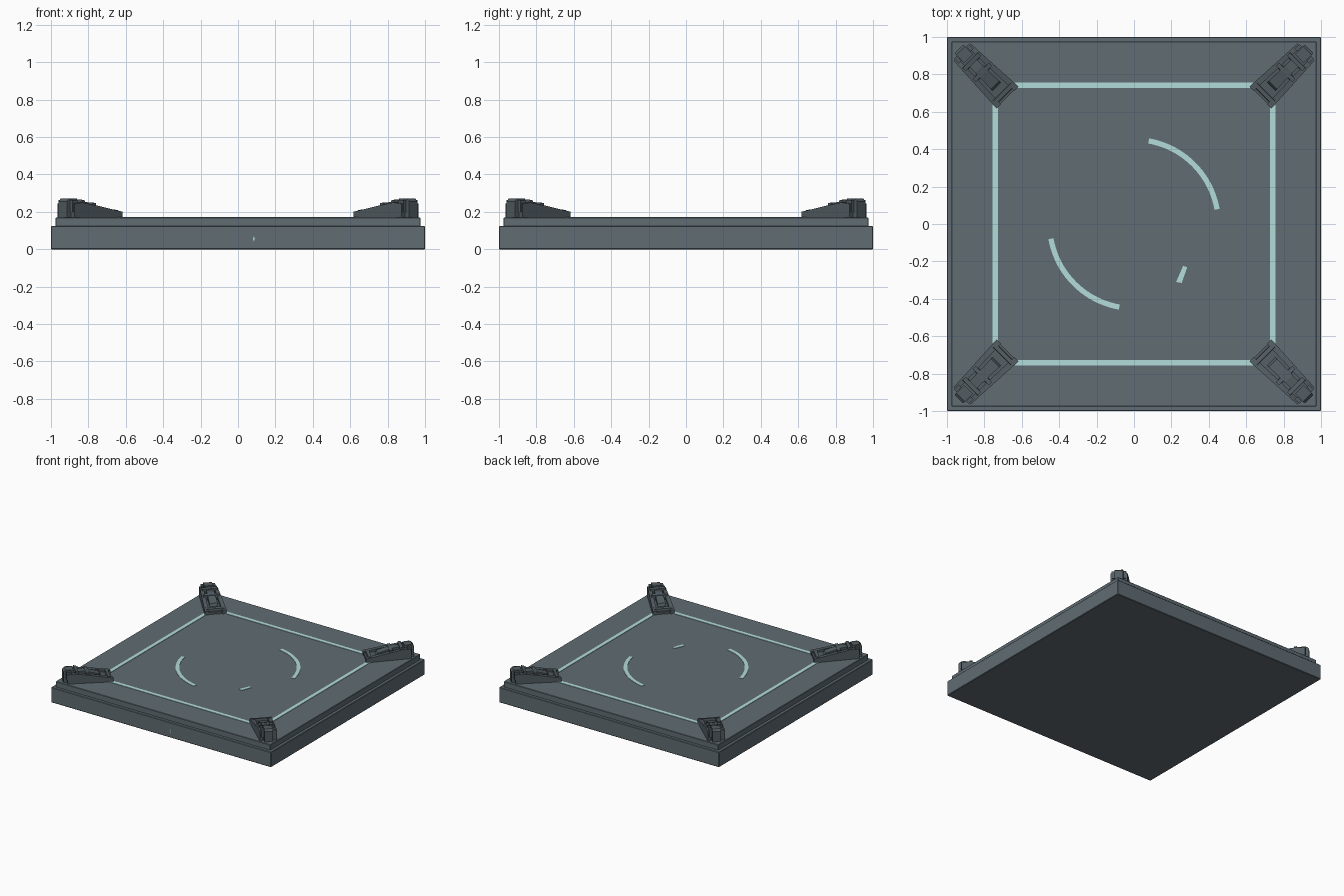
import bpy, bmesh, math
from mathutils import Matrix

if "Cube" in bpy.data.objects:
    bpy.data.objects.remove(bpy.data.objects["Cube"])


def mat(name, col):
    m = bpy.data.materials.new(name)
    m.diffuse_color = (*col, 1)
    m.use_nodes = True
    m.node_tree.nodes["Principled BSDF"].inputs["Base Color"].default_value = m.diffuse_color
    return m


SLATE = mat("slate metal", (0.115, 0.15, 0.17))
DARK = mat("dark metal", (0.085, 0.108, 0.122))
GLOW = mat("pale teal glow", (0.45, 0.72, 0.70))


def finish(bm, name, material):
    bmesh.ops.recalc_face_normals(bm, faces=bm.faces)
    me = bpy.data.meshes.new(name)
    bm.to_mesh(me)
    bm.free()
    me.materials.append(material)
    ob = bpy.data.objects.new(name, me)
    bpy.context.collection.objects.link(ob)
    return ob


def prism(bm, pts, axis_map, lo, hi):
    """Extrude a 2D outline between lo and hi; axis_map turns (a, b, h) into xyz."""
    a = [bm.verts.new(axis_map(p[0], p[1], lo)) for p in pts]
    b = [bm.verts.new(axis_map(p[0], p[1], hi)) for p in pts]
    n = len(pts)
    bm.faces.new(a[::-1])
    bm.faces.new(b)
    for i in range(n):
        bm.faces.new((a[i], a[(i + 1) % n], b[(i + 1) % n], b[i]))


def flat(x, y, z):
    return (x, y, z)


def side(u, z, v):
    return (u, v, z)


def slab(name, half, z0, z1, bevel):
    bm = bmesh.new()
    prism(bm, [(-half, -half), (half, -half), (half, half), (-half, half)], flat, z0, z1)
    ob = finish(bm, name, SLATE)
    b = ob.modifiers.new("edge", 'BEVEL')
    b.width, b.segments = bevel, 1
    return ob


# Two-step floor slab
slab("base_slab", 1.0, 0.0, 0.125, 0.004)
slab("upper_slab", 0.975, 0.12, 0.17, 0.003)

# Glowing square of inlay strips
TOP, LIFT = 0.168, 0.1735
for i in range(4):
    bm = bmesh.new()
    prism(bm, [(-0.65, 0.727), (0.65, 0.727), (0.65, 0.757), (-0.65, 0.757)], flat, TOP, LIFT)
    bm.transform(Matrix.Rotation(i * math.pi / 2, 4, 'Z'))
    finish(bm, "border_strip", GLOW)

# Two glowing arcs on opposite sides of the centre
for start in (10, 190):
    ang = [math.radians(start + 70 * k / 20) for k in range(21)]
    outline = [(0.465 * math.cos(t), 0.465 * math.sin(t)) for t in ang]
    outline += [(0.437 * math.cos(t), 0.437 * math.sin(t)) for t in reversed(ang)]
    bm = bmesh.new()
    prism(bm, outline, flat, TOP, LIFT)
    finish(bm, "arc_strip", GLOW)

# Short glowing dash and tiny front light
bm = bmesh.new()
prism(bm, [(0.225, -0.31), (0.255, -0.315), (0.285, -0.23), (0.262, -0.225)], flat, TOP, LIFT)
finish(bm, "short_dash", GLOW)
bm = bmesh.new()
prism(bm, [(0.08, 0.055), (0.085, 0.04), (0.09, 0.055), (0.085, 0.07)], side, -1.001, -0.998)
finish(bm, "front_light", GLOW)


def clamp(angle):
    """Corner clamp, modelled along +x then turned to its corner."""
    bm = bmesh.new()
    # side cheeks with sloping top
    cheek = [(0.955, 0.165), (1.30, 0.165), (1.30, 0.245), (1.24, 0.25),
             (1.13, 0.232), (1.02, 0.212), (0.955, 0.20)]
    for s in (-1, 1):
        prism(bm, cheek, side, s * 0.05, s * 0.083)
    # sunken middle
    prism(bm, [(0.96, 0.165), (1.29, 0.165), (1.29, 0.225), (0.96, 0.188)], side, -0.055, 0.055)
    # raised centre pad
    prism(bm, [(1.03, 0.18), (1.22, 0.18), (1.22, 0.25), (1.17, 0.252), (1.05, 0.218)],
          side, -0.033, 0.033)
    # ribs across
    for u, z in ((0.985, 0.212), (1.145, 0.25), (1.225, 0.265)):
        prism(bm, [(u - 0.014, 0.18), (u + 0.016, 0.18), (u + 0.013, z), (u - 0.01, z - 0.004)],
              side, -0.07, 0.07)
    # outer end block and side lugs
    prism(bm, [(1.25, 0.165), (1.325, 0.165), (1.325, 0.255), (1.31, 0.27), (1.25, 0.27)],
          side, -0.042, 0.042)
    for s in (-1, 1):
        prism(bm, [(1.27, 0.20), (1.305, 0.20), (1.305, 0.262), (1.27, 0.262)],
              side, s * 0.045, s * 0.07)
    # narrow towards the outside corner
    for v in bm.verts:
        v.co.y *= 1 - 0.24 * (v.co.x - 0.955) / 0.37
    bm.transform(Matrix.Rotation(angle, 4, 'Z'))
    finish(bm, "corner_clamp", DARK)


for k in range(4):
    clamp(math.radians(45 + 90 * k))
